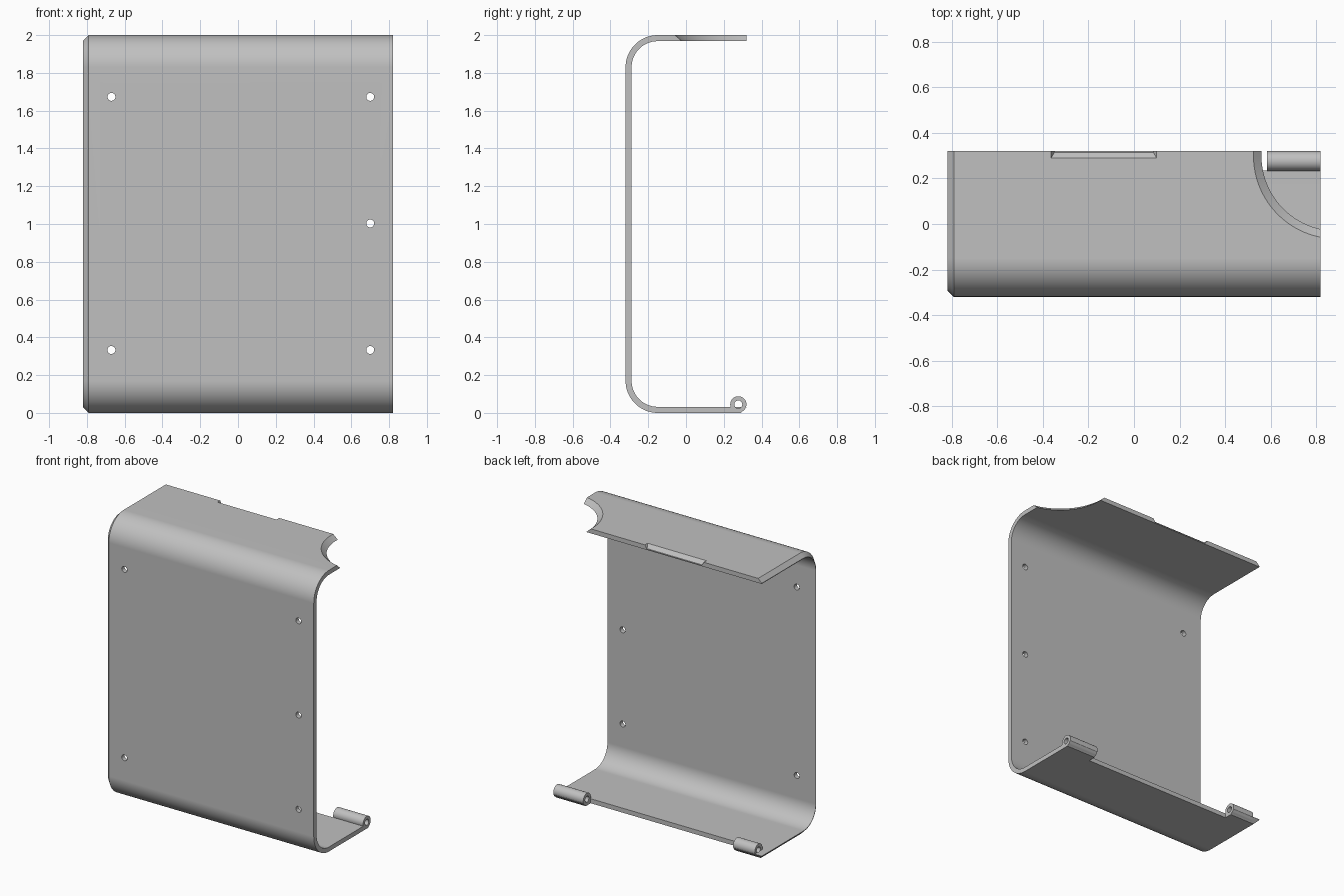
import bpy, bmesh, math
from mathutils import Matrix, Vector

cube = bpy.data.objects.get("Cube")
if cube:
    bpy.data.objects.remove(cube, do_unlink=True)

W, D, H = 0.82, 0.32, 2.0      # half width, half depth, height
T, R, BEV = 0.032, 0.17, 0.028  # wall, outer bend radius, edge bevel
HINGES = ((-0.765, -0.595), (0.585, W))
PIN_Y, PIN_Z = 0.277, 0.045

gray = bpy.data.materials.new("plain gray")
gray.use_nodes = True
gray.diffuse_color = (0.53, 0.53, 0.53, 1)
gray.node_tree.nodes["Principled BSDF"].inputs["Base Color"].default_value = (0.53, 0.53, 0.53, 1)


def make_object(name, bm):
    bmesh.ops.recalc_face_normals(bm, faces=bm.faces)
    mesh = bpy.data.meshes.new(name)
    bm.to_mesh(mesh)
    bm.free()
    mesh.materials.append(gray)
    obj = bpy.data.objects.new(name, mesh)
    bpy.context.collection.objects.link(obj)
    return obj


def cylinder(name, centre, axis, length, r1, r2=None, segments=32):
    bm = bmesh.new()
    turn = Vector((0, 0, 1)).rotation_difference(Vector(axis)).to_matrix().to_4x4()
    bmesh.ops.create_cone(bm, cap_ends=True, segments=segments, radius1=r1,
                          radius2=r1 if r2 is None else r2, depth=length,
                          matrix=Matrix.Translation(centre) @ turn)
    return make_object(name, bm)


def prism(name, profile, x0, x1, flare=()):
    """Extrude a (y, z) profile along x; flare widens chosen points."""
    bm = bmesh.new()
    ends = []
    for x, side in ((x0, -1), (x1, 1)):
        ends.append([bm.verts.new((x + side * (flare[i] if flare else 0), y, z))
                     for i, (y, z) in enumerate(profile)])
    for end in ends:
        bm.faces.new(end)
    n = len(profile)
    for i in range(n):
        j = (i + 1) % n
        bm.faces.new((ends[0][i], ends[0][j], ends[1][j], ends[1][i]))
    return make_object(name, bm)


def combine(target, tool, operation="DIFFERENCE"):
    tool.hide_render = True
    mod = target.modifiers.new("cut", "BOOLEAN")
    mod.operation, mod.object, mod.solver = operation, tool, "EXACT"
    bpy.ops.object.select_all(action="DESELECT")
    bpy.context.view_layer.objects.active = target
    target.select_set(True)
    bpy.ops.object.modifier_apply(modifier=mod.name)
    bpy.data.objects.remove(tool, do_unlink=True)


def c_profile(inset, steps=14):
    """C-shaped path from the top back edge round to the bottom back edge."""
    radius = R - inset
    pts = [(D, H - inset)]
    for cz, start in ((H - R, math.pi / 2), (R, math.pi)):
        for i in range(steps + 1):
            a = start + i * math.pi / 2 / steps
            pts.append((R - D + radius * math.cos(a), cz + radius * math.sin(a)))
    return pts + [(D, inset)]


# Bent sheet shell, its outer surface bevelled along the right edge
bm = bmesh.new()
stations = ((-W, T), (-W, BEV), (BEV - W, 0), (W, 0), (W, T))
rings = [[bm.verts.new((x, y, z)) for y, z in c_profile(inset)] for x, inset in stations]
for a, b in zip(rings, rings[1:] + rings[:1]):
    for i in range(len(a) - 1):
        bm.faces.new((a[i], a[i + 1], b[i + 1], b[i]))
for end in (0, -1):
    bm.faces.new([ring[end] for ring in rings])
shell = make_object("bent_cover", bm)

# Bottom back edge: bevel, then set back between the hinge tongues
combine(shell, prism("edge_bevel", [(D - 0.04, -0.01), (D + 0.05, -0.01), (D + 0.05, 0.08)], -1, 1))
combine(shell, prism("hinge_gap", [(0.235, -0.1), (0.4, -0.1), (0.4, 0.1), (0.235, 0.1)],
                     HINGES[0][1], HINGES[1][0]))

# Hinge barrels with pin holes
for x0, x1 in HINGES:
    mid = ((x0 + x1) / 2, PIN_Y, PIN_Z)
    combine(shell, cylinder("hinge_barrel", mid, (1, 0, 0), x1 - x0, 0.043), "UNION")
    pad = 0.02 if x1 == W else 0.001
    combine(shell, cylinder("pin_hole", mid, (1, 0, 0), x1 - x0 + 2 * pad, 0.021, segments=24))

# Tapered round cutout in the top left back corner
slope = 0.035 / T
combine(shell, cylinder("corner_cutout", (0.89, 0.30, H - T / 2), (0, 0, 1), 2 * T,
                        0.3475 - slope * T, 0.3475 + slope * T, segments=96))

# Sloped finger notch on the top back edge
combine(shell, prism("finger_notch", [(0.28, H + 0.01), (0.315, H - 0.025), (0.34, H - 0.025),
                                      (0.34, H + 0.01)], -0.35, 0.085, (0.02, 0, 0, 0.02)))

# Screw holes in the front panel
for x, z in ((-0.67, 0.333), (-0.67, 1.673), (0.70, 0.333), (0.70, 1.003), (0.70, 1.673)):
    combine(shell, cylinder("screw_hole", (x, -D, z), (0, 1, 0), 0.2, 0.021, segments=24))

bpy.ops.object.shade_smooth_by_angle(angle=math.radians(30))
weighted = shell.modifiers.new("even_shading", "WEIGHTED_NORMAL")
weighted.keep_sharp = True
